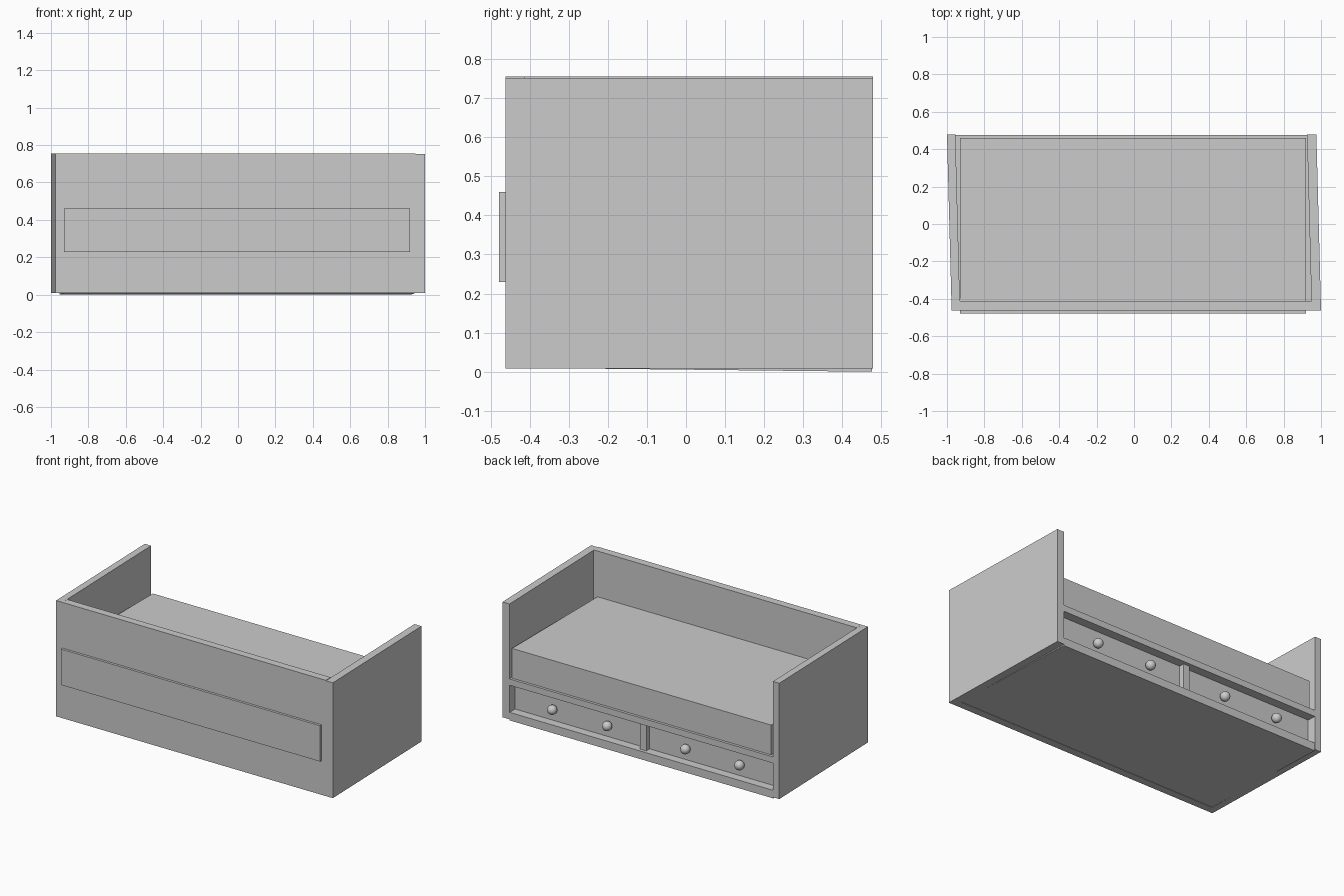
import bpy

if "Cube" in bpy.data.objects:
    bpy.data.objects.remove(bpy.data.objects["Cube"])

SHEAR = -0.0266          # the whole frame leans slightly in plan


def prism(name, bottom, top):
    """Solid from two matching four-point loops."""
    mesh = bpy.data.meshes.new(name)
    faces = [(3, 2, 1, 0), (4, 5, 6, 7)]
    faces += [(i, (i + 1) % 4, (i + 1) % 4 + 4, i + 4) for i in range(4)]
    mesh.from_pydata(bottom + top, [], faces)
    obj = bpy.data.objects.new(name, mesh)
    bpy.context.collection.objects.link(obj)
    return obj


def slab(name, x0, x1, y0, y1, z0, z1, shear=0.0, tilt=0.0):
    """Box; x is given at y = -0.46 and slides with shear, tilt drops the +y bottom edge."""
    def loop(z, drop):
        return [(x + shear * (y + 0.46), y, z - (drop if y == y1 else 0))
                for x, y in ((x0, y0), (x1, y0), (x1, y1), (x0, y1))]
    return prism(name, loop(z0, tilt), loop(z1, 0))


# Frame: two end panels and the long back panel
slab("left_end_panel", -0.975, -0.930, -0.462, 0.478, 0.008, 0.755, SHEAR)
slab("right_end_panel", 0.950, 1.0, -0.462, 0.478, 0.008, 0.752, SHEAR)
slab("back_panel", -0.930, 0.950, -0.462, -0.412, 0.008, 0.755)

# Floor board, slightly tilted, and the bed platform above the drawers
slab("floor_board", -0.930, 0.950, -0.412, 0.476, 0.010, 0.052, SHEAR, 0.010)
slab("bed_platform", -0.930, 0.950, -0.412, 0.477, 0.227, 0.268, SHEAR)

# Mattress, reaching through the back panel
slab("mattress", -0.930, 0.920, -0.478, 0.460, 0.229, 0.460)

# Divider between the drawers
slab("drawer_divider", -0.035, 0.010, -0.412, 0.455, 0.050, 0.229)

# Drawers with two round knobs each
for side, x0, x1, knobs in (("left", -0.953, -0.035, (-0.694, -0.308)),
                            ("right", 0.010, 0.926, (0.25, 0.642))):
    slab(side + "_drawer", x0, x1, -0.40, 0.420, 0.050, 0.229)
    for i, x in enumerate(knobs):
        bpy.ops.mesh.primitive_uv_sphere_add(segments=24, ring_count=12, radius=0.03,
                                             location=(x, 0.447, 0.133))
        bpy.context.object.name = f"{side}_drawer_knob_{i + 1}"
        bpy.ops.object.shade_smooth()
